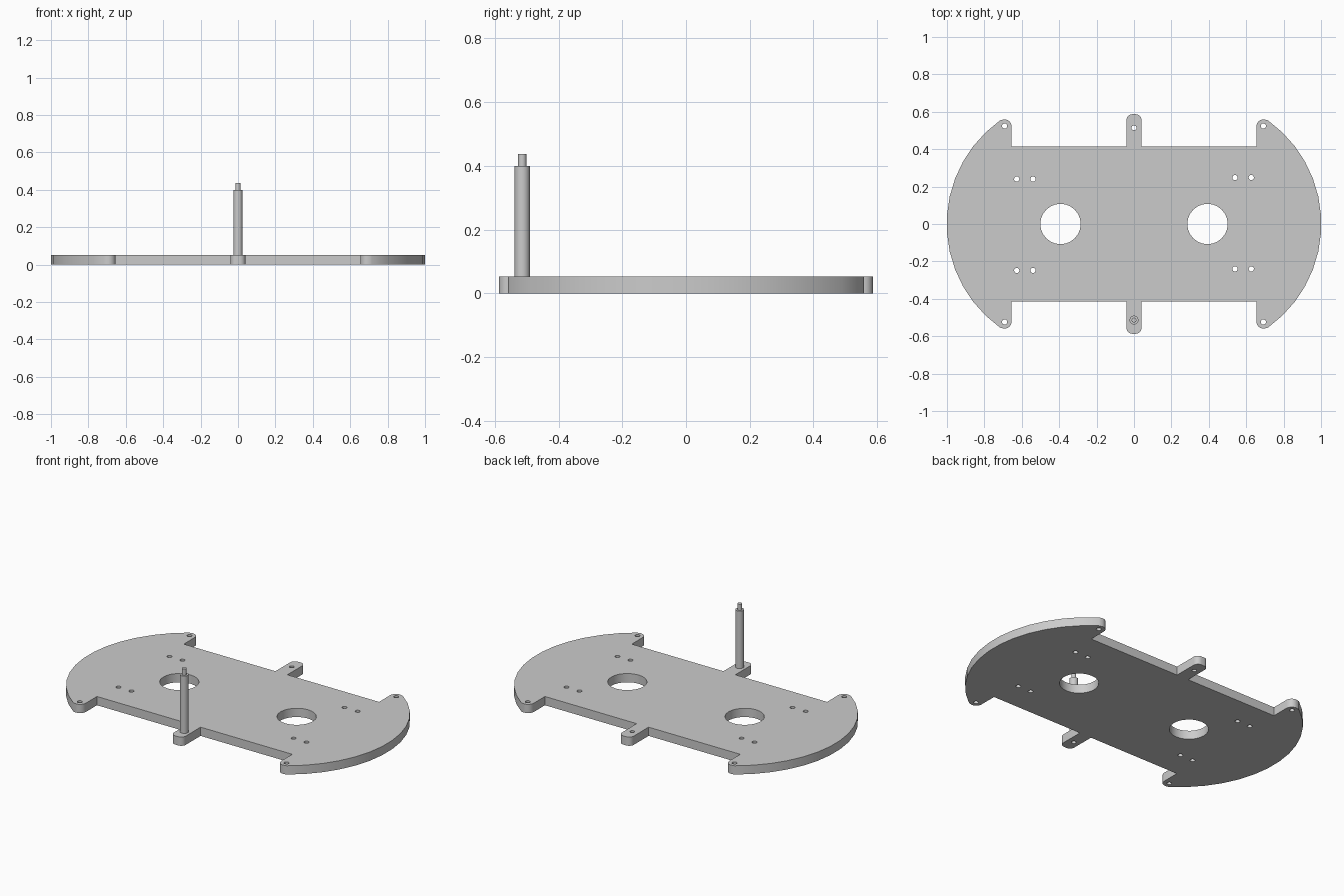
import bpy
import bmesh
from math import sin, cos, atan2, pi, radians, degrees

if "Cube" in bpy.data.objects:
    bpy.data.objects.remove(bpy.data.objects["Cube"], do_unlink=True)

THICK = 0.053
HALF_DEPTH = 0.415
EAR = (0.692, 0.521)
EAR_R = 0.038
ARC_X, ARC_R = 0.321, 0.6805
TAB_W, TAB_END, TAB_CORNER = 0.04, 0.587, 0.03

grey = bpy.data.materials.new("matte_grey")
grey.use_nodes = True
grey.diffuse_color = (0.6, 0.6, 0.6, 1)
grey.node_tree.nodes["Principled BSDF"].inputs["Base Color"].default_value = (0.6, 0.6, 0.6, 1)


def arc(cx, cy, r, start, end, steps):
    """Points along an arc, angles in degrees."""
    angles = [radians(start + (end - start) * i / steps) for i in range(steps + 1)]
    return [(cx + r * cos(a), cy + r * sin(a)) for a in angles]


def circle(cx, cy, r, sides):
    return arc(cx, cy, r, 0, 360, sides)[:-1]


def finish(obj):
    obj.data.materials.clear()
    obj.data.materials.append(grey)
    bpy.ops.object.select_all(action="DESELECT")
    obj.select_set(True)
    bpy.context.view_layer.objects.active = obj
    bpy.ops.object.shade_smooth_by_angle(angle=radians(30))


# Outline of the upper right quarter, from the side edge to the tab
lean = degrees(atan2(EAR[1], EAR[0] - ARC_X))
side = arc(ARC_X, 0, ARC_R, lean / 13, lean, 6)
ear = arc(*EAR, EAR_R, lean, 180, 8)[1:]
notch = [(EAR[0] - EAR_R, HALF_DEPTH), (TAB_W, HALF_DEPTH)]
tab = arc(TAB_W - TAB_CORNER, TAB_END - TAB_CORNER, TAB_CORNER, 0, 90, 6)
quarter = side + ear + notch + tab

# Mirror the quarter into the whole outline
half = quarter + [(-x, y) for x, y in reversed(quarter)]
outline = half + [(x, -y) for x, y in reversed(half)]

# Holes: motor openings, ear and tab holes, paired mounting holes
loops = [outline]
for s in (-1, 1):
    loops.append(circle(0.393 * s, 0, 0.108, 24))
    loops.append(circle(0, 0.514 * s, 0.013, 16))
    for t in (-1, 1):
        loops.append(circle(EAR[0] * s, 0.524 * t, 0.014, 16))
        for x in (0.54, 0.627):
            y = 0.248 if s == t else 0.24
            loops.append(circle(x * s, y * t, 0.014, 16))

# Plate: filled, extruded flat curve turned into a mesh
curve = bpy.data.curves.new("base_plate", "CURVE")
curve.dimensions = "2D"
curve.fill_mode = "BOTH"
curve.extrude = THICK / 2
for points in loops:
    spline = curve.splines.new("POLY")
    spline.points.add(len(points) - 1)
    for p, (x, y) in zip(spline.points, points):
        p.co = (x, y, THICK / 2, 1)
    spline.use_cyclic_u = True
source = bpy.data.objects.new("plate_outline", curve)
bpy.context.collection.objects.link(source)
bpy.context.view_layer.update()
mesh = bpy.data.meshes.new_from_object(source.evaluated_get(bpy.context.evaluated_depsgraph_get()))
bpy.data.objects.remove(source)

bm = bmesh.new()
bm.from_mesh(mesh)
bmesh.ops.remove_doubles(bm, verts=bm.verts, dist=0.0001)
low = min(v.co.z for v in bm.verts)
bmesh.ops.translate(bm, verts=bm.verts, vec=(0, 0, -low))
bmesh.ops.recalc_face_normals(bm, faces=bm.faces)
bm.to_mesh(mesh)
bm.free()
plate = bpy.data.objects.new("base_plate", mesh)
bpy.context.collection.objects.link(plate)
finish(plate)


# Standoff: round post with a thinner threaded tip
def cylinder(name, radius, z0, z1):
    bpy.ops.mesh.primitive_cylinder_add(vertices=24, radius=radius, depth=z1 - z0,
                                        location=(0, -0.514, (z0 + z1) / 2))
    bpy.context.object.name = name
    finish(bpy.context.object)


cylinder("standoff_post", 0.024, THICK, 0.4)
cylinder("standoff_tip", 0.013, 0.4, 0.437)
